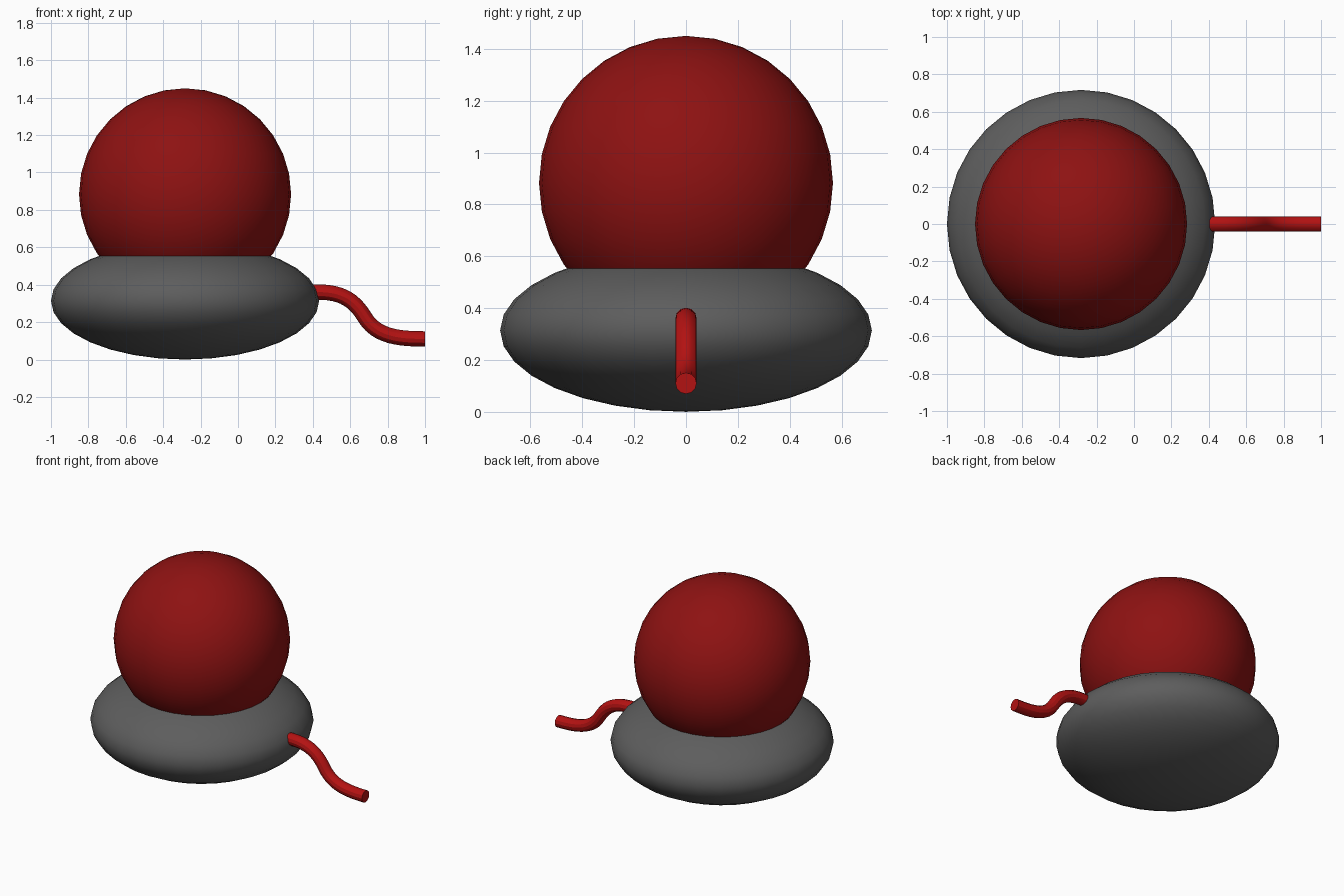
import bpy
from mathutils import Vector

if "Cube" in bpy.data.objects:
    bpy.data.objects.remove(bpy.data.objects["Cube"])


def material(name, rgb):
    m = bpy.data.materials.new(name)
    m.diffuse_color = (*rgb, 1.0)
    m.use_nodes = True
    m.node_tree.nodes["Principled BSDF"].inputs["Base Color"].default_value = m.diffuse_color
    return m


def ball(name, loc, scale, mat):
    bpy.ops.mesh.primitive_uv_sphere_add(segments=32, ring_count=16, radius=1, location=loc)
    ob = bpy.context.object
    ob.name = name
    ob.scale = scale
    bpy.ops.object.transform_apply(location=False, rotation=False, scale=True)
    bpy.ops.object.shade_smooth()
    ob.data.materials.append(mat)
    return ob


dark_red = material("dark red", (0.27, 0.006, 0.006))
bright_red = material("bright red", (0.45, 0.006, 0.006))
grey = material("dark grey", (0.11, 0.11, 0.11))

# Flattened base and the globe sunk into it
ball("base", (-0.283, 0, 0.314), (0.717, 0.717, 0.314), grey)
ball("globe", (-0.283, 0, 0.883), (0.567, 0.567, 0.567), dark_red)

# S-shaped cable leaving the right side of the base
curve = bpy.data.curves.new("cable", "CURVE")
curve.dimensions = "3D"
curve.bevel_depth = 0.041
curve.bevel_resolution = 4
curve.resolution_u = 12
curve.use_fill_caps = True
spline = curve.splines.new("BEZIER")
spline.bezier_points.add(2)
# x, z of left handle, point, right handle
path = [((0.28, 0.36), (0.40, 0.36), (0.53, 0.365)),
        ((0.612, 0.335), (0.676, 0.228), (0.740, 0.121)),
        ((0.86, 0.11), (1.0, 0.11), (1.1, 0.11))]
for bp, (left, mid, right) in zip(spline.bezier_points, path):
    bp.handle_left_type = bp.handle_right_type = "FREE"
    bp.co = Vector((mid[0], 0, mid[1]))
    bp.handle_left = Vector((left[0], 0, left[1]))
    bp.handle_right = Vector((right[0], 0, right[1]))
cable = bpy.data.objects.new("cable", curve)
bpy.context.collection.objects.link(cable)
bpy.context.view_layer.objects.active = cable
bpy.ops.object.select_all(action="DESELECT")
cable.select_set(True)
bpy.ops.object.convert(target="MESH")
cable = bpy.context.object
bpy.ops.object.shade_smooth_by_angle()
cable.data.materials.clear()
cable.data.materials.append(bright_red)
